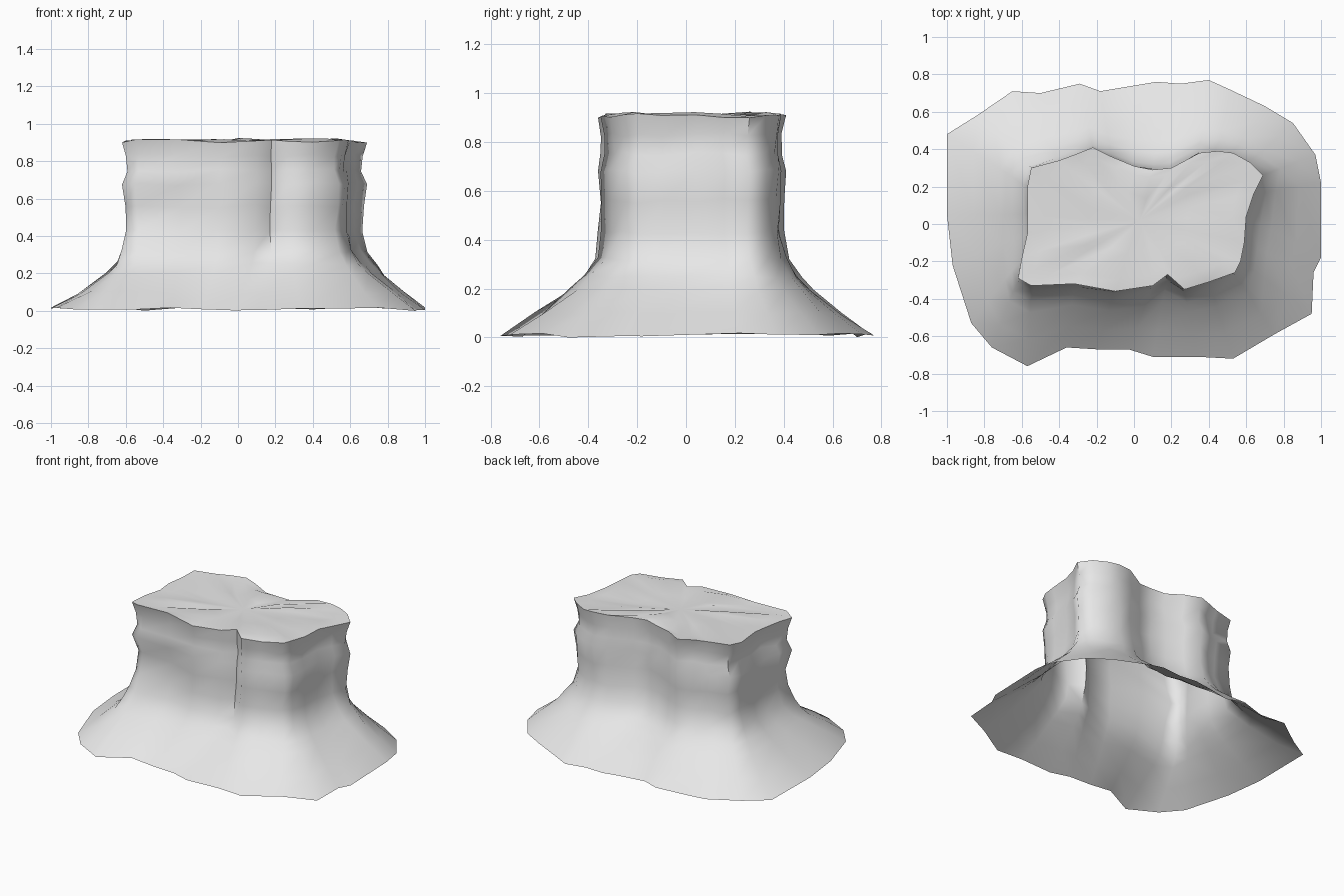
import bpy
import bmesh
import math
import random
from mathutils import Vector

random.seed(4)

default_cube = bpy.data.objects.get("Cube")
if default_cube:
    bpy.data.objects.remove(default_cube, do_unlink=True)

# Plateau rim and skirt hem, paired column by column, in hundredths
columns = [
    (-57, 5, -100, 5), (-57, 20, -100, 48), (-55, 30, -84, 58), (-40, 34, -65, 71),
    (-32, 37, -50, 70), (-22, 41, -29, 75), (-12, 36, -18, 71), (0, 31, 0, 74),
    (10, 29, 12, 76), (20, 30, 25, 75), (35, 38, 40, 77), (45, 39, 51, 72),
    (53, 38, 70, 63), (62, 33, 85, 54), (69, 26, 97, 37), (64, 16, 100, 22),
    (60, 4, 100, -18), (59, -10, 96, -26), (57, -20, 95, -48), (54, -26, 75, -59),
    (40, -31, 53, -72), (27, -35, 34, -71), (18, -27, 10, -71), (10, -33, -3, -67),
    (-10, -36, -20, -67), (-32, -32, -36, -66), (-55, -33, -57, -76),
    (-62, -29, -76, -66), (-60, -18, -87, -53), (-57, -5, -97, -22),
]

# Levels from the plateau middle down to the hem: height, scale, blend to hem
levels = [
    (.91, .45, 0), (.915, .85, 0), (.91, 1, 0), (.83, .96, 0), (.75, .96, 0),
    (.68, 1, 0), (.56, .98, 0), (.43, .96, .03), (.32, .98, .07),
    (.25, 1, .19), (.2, 1, .33), (.1, 1, .67), (.01, 1, 1),
]
centre = Vector((.03, .02, 0))


def dent(point):
    """Hollow under a ledge at the right of the front wall."""
    if point.y > -.2 or point.x > -.2:
        return 0
    return .04 * math.exp(-((point.z - .54) / .07) ** 2)


def level_point(column, height, scale, blend):
    rim = Vector((column[0], column[1], 0)) / 100
    hem = Vector((column[2], column[3], 0)) / 100
    point = centre + (rim.lerp(hem, blend) - centre) * scale
    point.z = height
    # Slight weathering everywhere but on the outlines
    if scale < 1:
        point += Vector((random.uniform(-.008, .008), random.uniform(-.008, .008), 0))
    point.z += random.uniform(-.01, .01)
    point.y += dent(point)
    return point


def loft(bm, rings):
    """Join neighbouring rings with quads."""
    count = len(rings[0])
    for upper, lower in zip(rings, rings[1:]):
        for i in range(count):
            j = (i + 1) % count
            bm.faces.new((upper[i], upper[j], lower[j], lower[i]))


# Stone colour
stone = bpy.data.materials.new("pale grey stone")
stone.use_nodes = True
colour = (.8, .8, .8, 1)
stone.diffuse_color = colour
stone.node_tree.nodes["Principled BSDF"].inputs["Base Color"].default_value = colour

# Hollow rock: plateau, wall and flared skirt as one open shell
bm = bmesh.new()
rings = [[bm.verts.new(level_point(column, *level)) for column in columns]
         for level in levels]
loft(bm, rings)

# Plateau middle
middle = bm.verts.new(centre + Vector((0, 0, .905)))
for i, vert in enumerate(rings[0]):
    bm.faces.new((middle, rings[0][(i + 1) % len(columns)], vert))

# Settle the lowest point of the hem on the ground
lowest = min(vert.co.z for vert in bm.verts)
for vert in bm.verts:
    vert.co.z -= lowest

mesh = bpy.data.meshes.new("mesa_rock")
bm.to_mesh(mesh)
bm.free()
mesh.materials.append(stone)
rock = bpy.data.objects.new("mesa_rock", mesh)
bpy.context.collection.objects.link(rock)

# Smooth slopes with crisp breaks
bpy.ops.object.select_all(action='DESELECT')
rock.select_set(True)
bpy.context.view_layer.objects.active = rock
bpy.ops.object.shade_smooth_by_angle(angle=math.radians(65))
